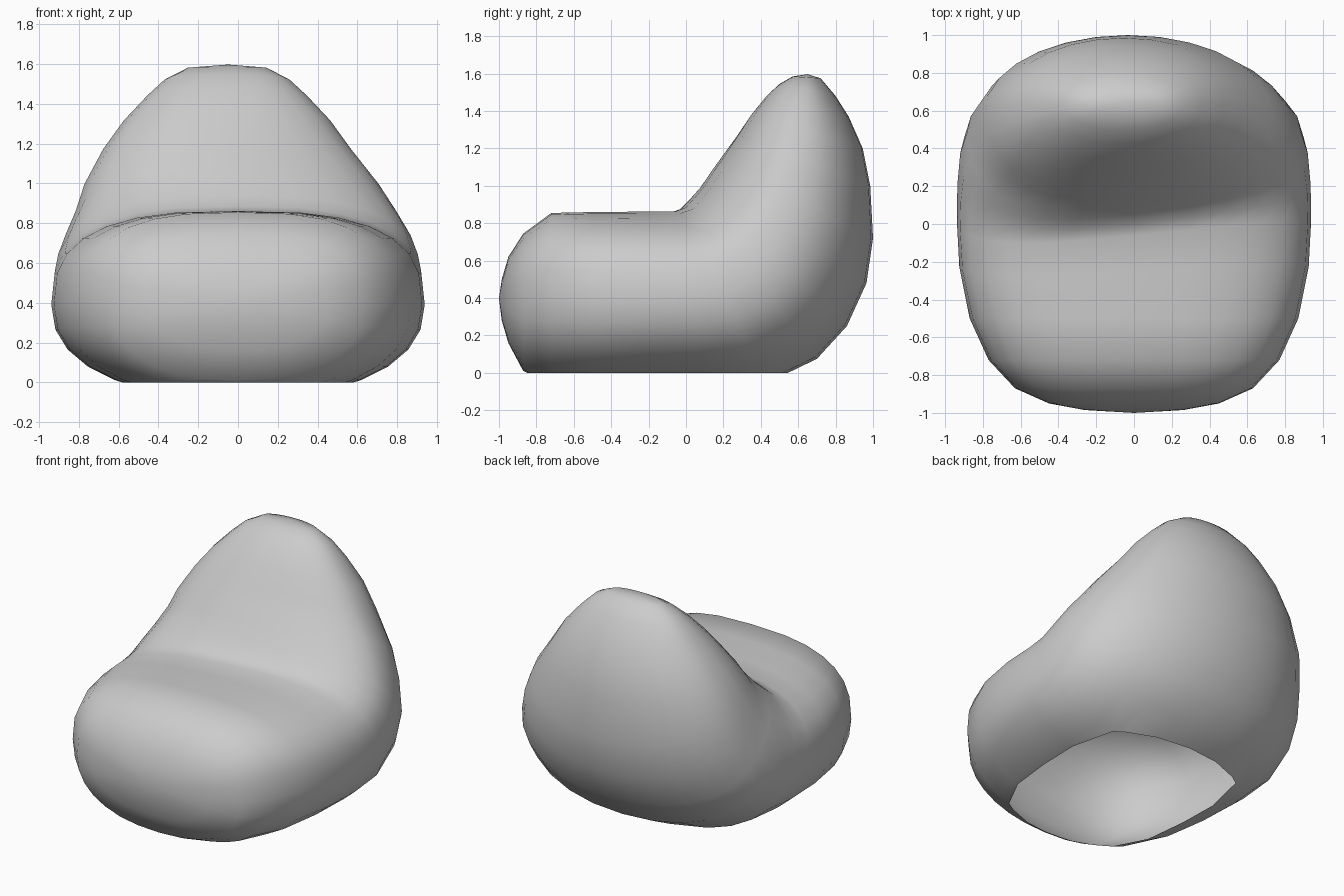
import bpy
import bmesh
from math import sin, cos, pi, copysign
from mathutils import Vector

old_cube = bpy.data.objects.get("Cube")
if old_cube:
    bpy.data.objects.remove(old_cube, do_unlink=True)

# Fabric colour
fabric = bpy.data.materials.new("grey fabric")
fabric.use_nodes = True
grey = (0.6, 0.6, 0.6, 1.0)
fabric.diffuse_color = grey
fabric.node_tree.nodes["Principled BSDF"].inputs["Base Color"].default_value = grey

SIDES = 28
FRONT_TIP = (0, -1, .4)
TOP_TIP = (-.05, .65, 1.597)

# Cross-sections fanning from the front, round the seat crease and up the back:
# inner y, inner z, outer y, outer z, half width
SECTIONS = [
    (-.985, .5, -.985, .28, .26),
    (-.95, .62, -.95, .16, .45),
    (-.87, .745, -.87, .01, .63),
    (-.72, .855, -.72, -.06, .77),
    (-.5, .86, -.5, -.08, .87),
    (-.25, .862, -.2, -.08, .925),
    (-.06, .862, .1, -.08, .938),
    (0, .885, .42, -.06, .935),
    (.05, .94, .7, .075, .92),
    (.1, 1, .86, .25, .885),
    (.15, 1.08, .965, .48, .82),
    (.2, 1.15, 1, .72, .755),
    (.28, 1.27, .985, 1, .635),
    (.35, 1.38, .945, 1.2, .53),
    (.43, 1.48, .87, 1.37, .41),
    (.5, 1.545, .8, 1.48, .32),
    (.57, 1.585, .72, 1.575, .2),
]


def rounded(value, power):
    return copysign(abs(value) ** (2 / power), value)


def ramp(value, start, end):
    return min(1, max(0, (value - start) / (end - start)))


def section_points(inner_y, inner_z, outer_y, outer_z, half_width):
    """Rounded box outline, softer up the back and slightly skewed at the crease."""
    inner = Vector((0, inner_y, inner_z))
    outer = Vector((0, outer_y, outer_z))
    middle, reach = (inner + outer) / 2, (inner - outer) / 2
    rise = ramp(middle.z, .35, .75)
    lean = -.055 * ramp(middle.z, .7, 1.1)
    skew = .11 * ramp(inner_y, -.5, 0) * ramp(inner_y, .5, .2)
    for i in range(SIDES):
        angle = 2 * pi * i / SIDES
        power = 2.8 - .4 * rise if cos(angle) > 0 else 2.3 - .3 * rise
        x = half_width * rounded(sin(angle), power)
        shift = Vector((x + lean, skew * x * max(0, cos(angle)), 0))
        yield middle + reach * rounded(cos(angle), power) + shift


# Loft the bag
bm = bmesh.new()
rings = [[bm.verts.new(p) for p in section_points(*s)] for s in SECTIONS]
front_tip = bm.verts.new(FRONT_TIP)
top_tip = bm.verts.new(TOP_TIP)
for i in range(SIDES):
    j = (i + 1) % SIDES
    bm.faces.new((front_tip, rings[0][i], rings[0][j]))
    bm.faces.new((top_tip, rings[-1][j], rings[-1][i]))
    for a, b in zip(rings, rings[1:]):
        bm.faces.new((a[i], b[i], b[j], a[j]))
bmesh.ops.recalc_face_normals(bm, faces=bm.faces)

# Open the underside at floor level
bmesh.ops.bisect_plane(
    bm, geom=bm.verts[:] + bm.edges[:] + bm.faces[:],
    plane_co=(0, 0, 0), plane_no=(0, 0, 1), clear_inner=True)

mesh = bpy.data.meshes.new("beanbag_chair")
bm.to_mesh(mesh)
bm.free()
mesh.materials.append(fabric)
for face in mesh.polygons:
    face.use_smooth = True
chair = bpy.data.objects.new("beanbag_chair", mesh)
bpy.context.collection.objects.link(chair)
